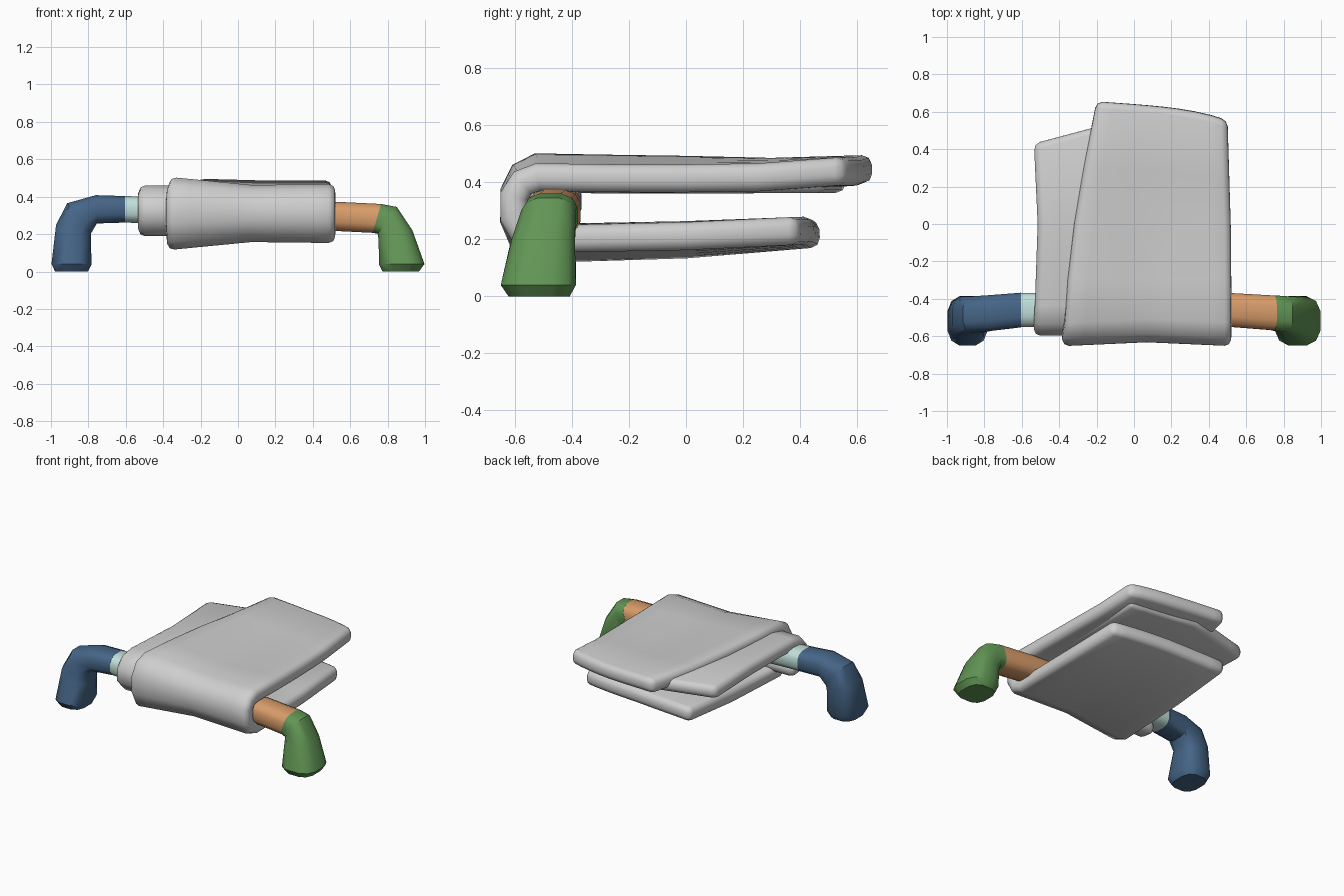
import bpy, bmesh, math
from mathutils import Vector

cube = bpy.data.objects.get("Cube")
if cube:
    bpy.data.objects.remove(cube, do_unlink=True)


def material(name, rgb):
    m = bpy.data.materials.new(name)
    m.use_nodes = True
    m.diffuse_color = (*rgb, 1)
    m.node_tree.nodes["Principled BSDF"].inputs["Base Color"].default_value = (*rgb, 1)
    return m


GREY = material("light grey cloth", (0.62, 0.62, 0.62))
BLUE = material("blue", (0.06, 0.13, 0.24))
TEAL = material("pale teal", (0.54, 0.74, 0.70))
ORANGE = material("orange", (0.68, 0.33, 0.14))
GREEN = material("green", (0.12, 0.30, 0.09))


def finish(name, bm, mat, angle):
    bmesh.ops.recalc_face_normals(bm, faces=bm.faces)
    mesh = bpy.data.meshes.new(name)
    bm.to_mesh(mesh)
    bm.free()
    mesh.materials.append(mat)
    ob = bpy.data.objects.new(name, mesh)
    bpy.context.collection.objects.link(ob)
    bpy.ops.object.select_all(action="DESELECT")
    ob.select_set(True)
    bpy.context.view_layer.objects.active = ob
    bpy.ops.object.shade_smooth_by_angle(angle=math.radians(angle))
    return ob


def cloth(name, path, place, thickness, columns=9):
    """Folded sheet: each path row is spread across the width by place()."""
    bm = bmesh.new()
    rows = [[bm.verts.new(place(i / (columns - 1), *p)) for i in range(columns)] for p in path]
    for a, b in zip(rows, rows[1:]):
        for i in range(columns - 1):
            bm.faces.new((a[i], a[i + 1], b[i + 1], b[i]))
    ob = finish(name, bm, GREY, 50)
    solid = ob.modifiers.new("thickness", "SOLIDIFY")
    solid.thickness = thickness
    solid.offset = 0
    bevel = ob.modifiers.new("soft edge", "BEVEL")
    bevel.width = 0.034
    bevel.segments = 2
    bevel.limit_method = "ANGLE"
    bevel.angle_limit = math.radians(60)


def place_outer(u, y, z, left):
    back = max(0.0, y + 0.1) / 0.75
    x = left + (0.52 - left) * u - 0.02 * back * u
    flare = (0.42 * max(0, 1 - 2 * u) + 0.05 * max(0, 2 * u - 1)) * (1 - 0.85 * back)
    front = 0.02 * abs(2 * u - 1) if y < -0.4 else 0
    y_end = y - back * (0.05 * u + 0.05 * u ** 4) - front
    return x, y_end, 0.31 + (z - 0.31) * (1 + flare)


def place_inner(u, y, z, left):
    back = max(0.0, y) / 0.43
    x = left + (0.44 - left) * u
    bulge = 0.13 * min(1, 2 * u) - 0.07 * max(0, 2 * u - 1)
    return x, y + back * bulge, z


# Outer cloth, folded over the bar
cloth("outer_cloth", [
    (0.655, 0.44, -0.2), (0.3, 0.415, -0.27), (0, 0.41, -0.32), (-0.3, 0.41, -0.355),
    (-0.5, 0.414, -0.37), (-0.555, 0.395, -0.38), (-0.585, 0.35, -0.385),
    (-0.585, 0.28, -0.385), (-0.555, 0.225, -0.38), (-0.49, 0.206, -0.38),
    (0, 0.215, -0.37), (0.47, 0.232, -0.36)], place_outer, 0.098)

# Inner cloth, lying beneath it and tucked around the bar
cloth("inner_cloth", [
    (0.43, 0.408, -0.535), (0, 0.406, -0.515), (-0.43, 0.415, -0.53),
    (-0.51, 0.4, -0.535), (-0.555, 0.35, -0.535), (-0.555, 0.29, -0.535),
    (-0.51, 0.24, -0.535), (-0.42, 0.228, -0.53)], place_inner, 0.09)


def sweep(name, stations, mat):
    """Tube through rings given as inner xz, outer xz, y centre and half depth."""
    bm = bmesh.new()
    rings = []
    for px, pz, qx, qz, y, depth in stations:
        inner, outer = Vector((px, y, pz)), Vector((qx, y, qz))
        mid, half = (inner + outer) / 2, (outer - inner) / 2
        ring = []
        for k in range(12):
            a = math.tau * (k + 0.5) / 12
            c, s = (math.copysign(abs(v) ** 0.7, v) for v in (math.cos(a), math.sin(a)))
            ring.append(bm.verts.new(mid + half * c + Vector((0, depth * s, 0))))
        rings.append(ring)
    for a, b in zip(rings, rings[1:]):
        for k in range(12):
            n = (k + 1) % 12
            bm.faces.new((a[k], a[n], b[n], b[k]))
    bm.faces.new(rings[0])
    bm.faces.new(rings[-1])
    finish(name, bm, mat, 40)


# Bar sections
sweep("left_bar", [(0.52, 0.215, 0.52, 0.375, -0.46, 0.093),
                   (0, 0.24, 0, 0.39, -0.46, 0.093),
                   ][::-1] + [(0.72, 0.205, 0.765, 0.363, -0.475, 0.095)], ORANGE)
sweep("right_bar", [(0, 0.24, 0, 0.39, -0.46, 0.093),
                    (-0.605, 0.26, -0.605, 0.405, -0.46, 0.093)], TEAL)

# Bent end supports
sweep("left_support", [
    (0.72, 0.205, 0.765, 0.363, -0.475, 0.096), (0.745, 0.2, 0.85, 0.347, -0.482, 0.098),
    (0.75, 0.17, 0.935, 0.22, -0.5, 0.113), (0.75, 0.04, 1, 0.04, -0.518, 0.135),
    (0.77, 0, 0.97, 0, -0.515, 0.11)], GREEN)
sweep("right_support", [
    (-0.605, 0.26, -0.605, 0.405, -0.46, 0.095), (-0.755, 0.255, -0.76, 0.41, -0.475, 0.098),
    (-0.785, 0.2, -0.915, 0.367, -0.485, 0.1), (-0.785, 0.17, -0.975, 0.25, -0.497, 0.113),
    (-0.78, 0.04, -1, 0.04, -0.518, 0.135), (-0.8, 0, -0.98, 0, -0.515, 0.11)], BLUE)
